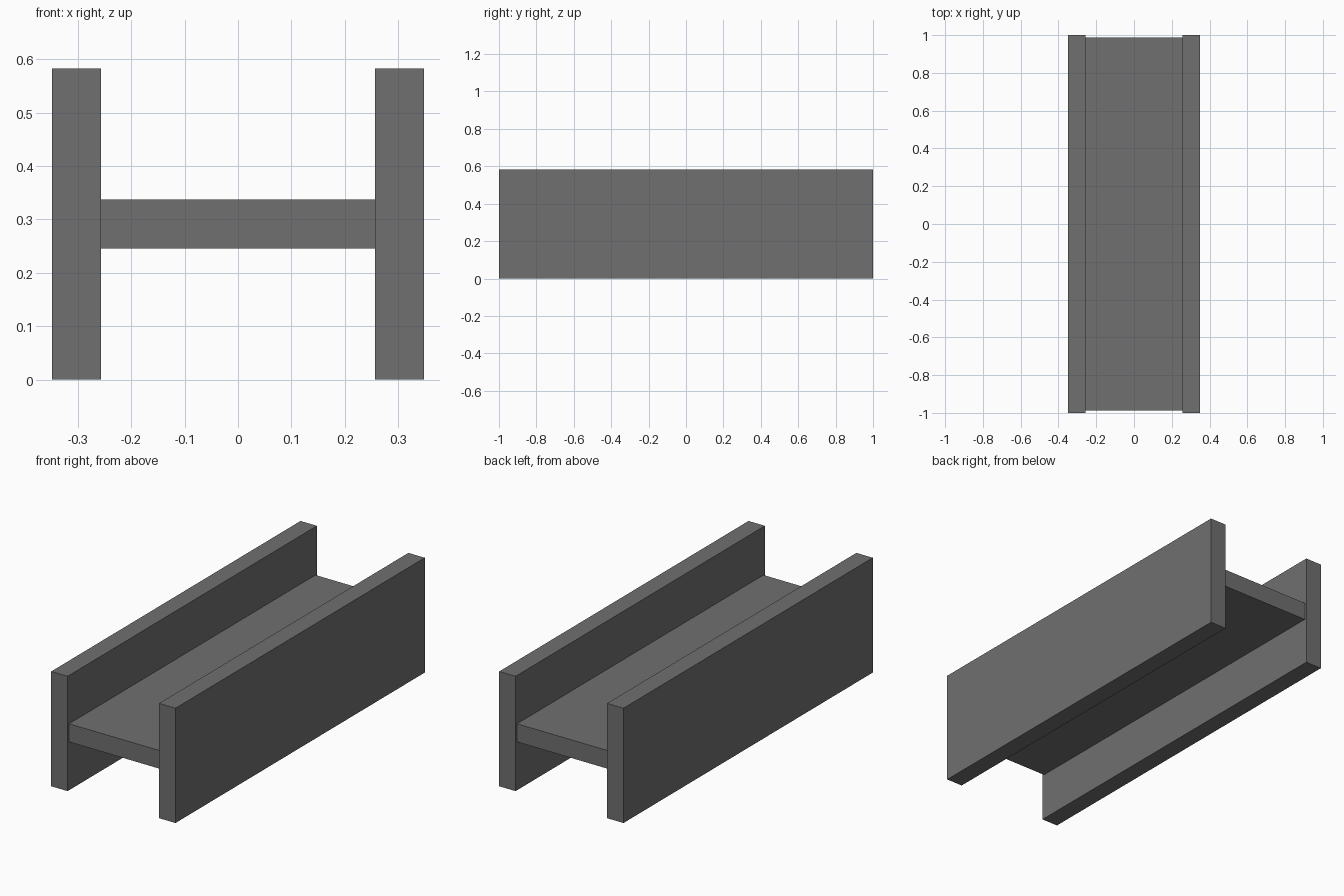
import bpy

if "Cube" in bpy.data.objects:
    bpy.data.objects.remove(bpy.data.objects["Cube"])

steel = bpy.data.materials.new("dark_grey_steel")
steel.diffuse_color = (0.16, 0.16, 0.16, 1.0)
steel.use_nodes = True
steel.node_tree.nodes["Principled BSDF"].inputs["Base Color"].default_value = steel.diffuse_color


def box(name, center, size):
    """Add a sharp-edged box of the given full size."""
    bpy.ops.mesh.primitive_cube_add(size=1, location=center)
    obj = bpy.context.object
    obj.name = name
    obj.scale = size
    bpy.ops.object.transform_apply(location=False, rotation=False, scale=True)
    obj.data.materials.append(steel)
    return obj


HEIGHT = 0.583
THICK = 0.092
HALF_WIDTH = 0.349
INNER = HALF_WIDTH - THICK

# Two upright flanges
for side, sx in (("left", -1), ("right", 1)):
    box(side + "_flange", (sx * (HALF_WIDTH - THICK / 2), 0, HEIGHT / 2),
        (THICK, 2.0, HEIGHT))

# Horizontal web, slightly shorter than the flanges
box("web", (0, 0, HEIGHT / 2), (2 * INNER, 1.977, THICK))
